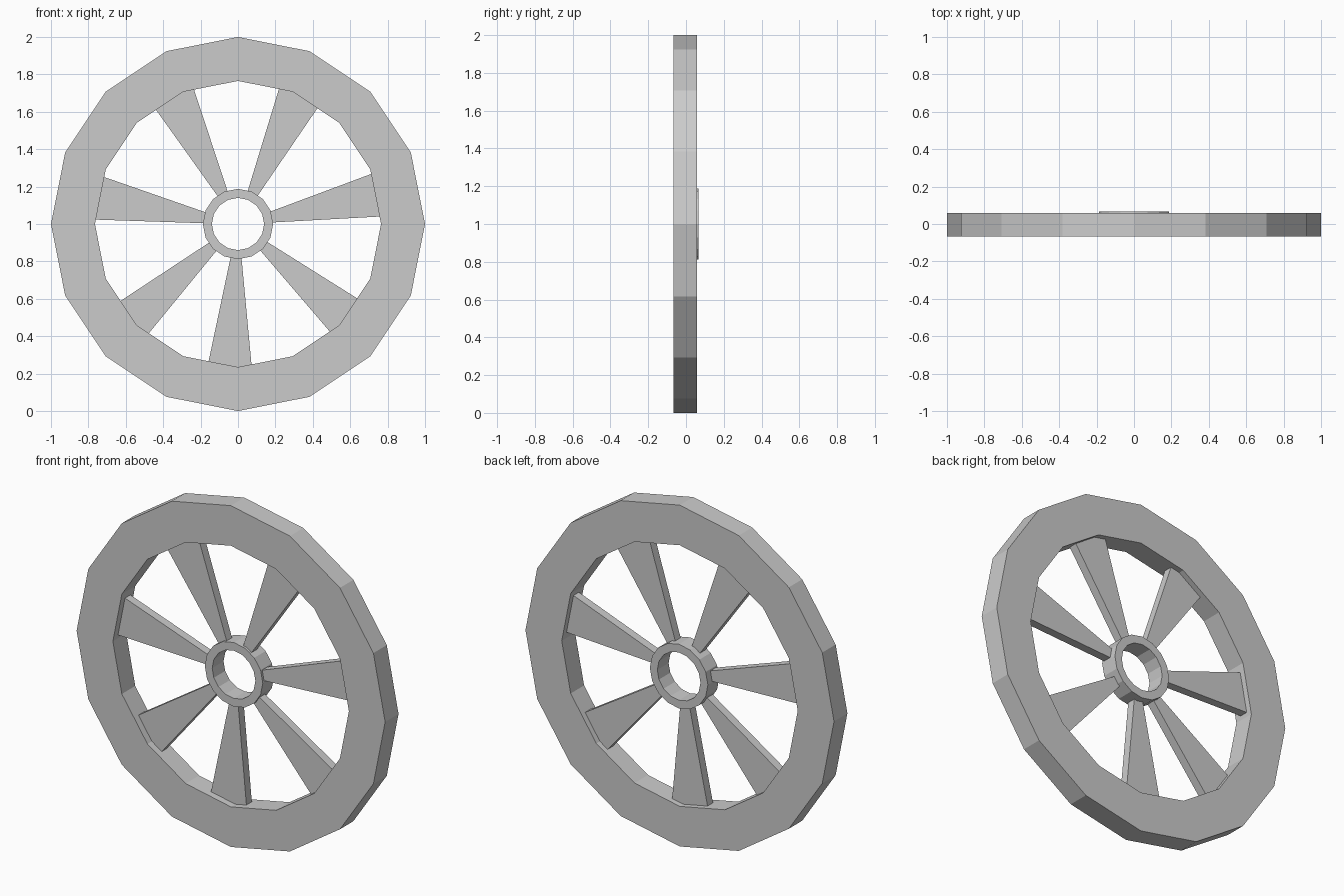
import bpy, bmesh, math

if "Cube" in bpy.data.objects:
    bpy.data.objects.remove(bpy.data.objects["Cube"])

CENTRE_Z = 1.0


def make_object(name, bm):
    bmesh.ops.recalc_face_normals(bm, faces=bm.faces)
    mesh = bpy.data.meshes.new(name)
    bm.to_mesh(mesh)
    bm.free()
    obj = bpy.data.objects.new(name, mesh)
    bpy.context.collection.objects.link(obj)
    return obj


def ring(name, r_out, r_in, y0, y1, sides=16):
    """Flat-sided ring around the y axis."""
    bm = bmesh.new()
    profile = [(r_out, y0), (r_out, y1), (r_in, y1), (r_in, y0)]
    loops = []
    for i in range(sides):
        a = 2 * math.pi * i / sides
        loops.append([bm.verts.new((r * math.cos(a), y, CENTRE_Z + r * math.sin(a)))
                      for r, y in profile])
    for i in range(sides):
        a, b = loops[i], loops[(i + 1) % sides]
        for j in range(4):
            k = (j + 1) % 4
            bm.faces.new((a[j], b[j], b[k], a[k]))
    return make_object(name, bm)


def spoke(name, angle, half_depth=0.025):
    """Tapered bar, narrow at the hub and wide at the rim."""
    bm = bmesh.new()
    outline = [(0.165, -0.027), (0.79, -0.122), (0.79, 0.122), (0.165, 0.027)]
    c, s = math.cos(angle), math.sin(angle)
    front, back = [[bm.verts.new((r * c - t * s, y, CENTRE_Z + r * s + t * c))
                    for r, t in outline] for y in (-half_depth, half_depth)]
    bm.faces.new(front)
    bm.faces.new(back)
    for j in range(4):
        k = (j + 1) % 4
        bm.faces.new((front[j], front[k], back[k], back[j]))
    return make_object(name, bm)


# Outer rim and hub
ring("rim", 1.0, 0.765, -0.066, 0.058)
ring("hub", 0.188, 0.14, -0.039, 0.066)

# Seven spokes, slightly unevenly spaced
for n in range(7):
    spoke(f"spoke_{n + 1}", math.radians(266.7 + 52.55 * n))
